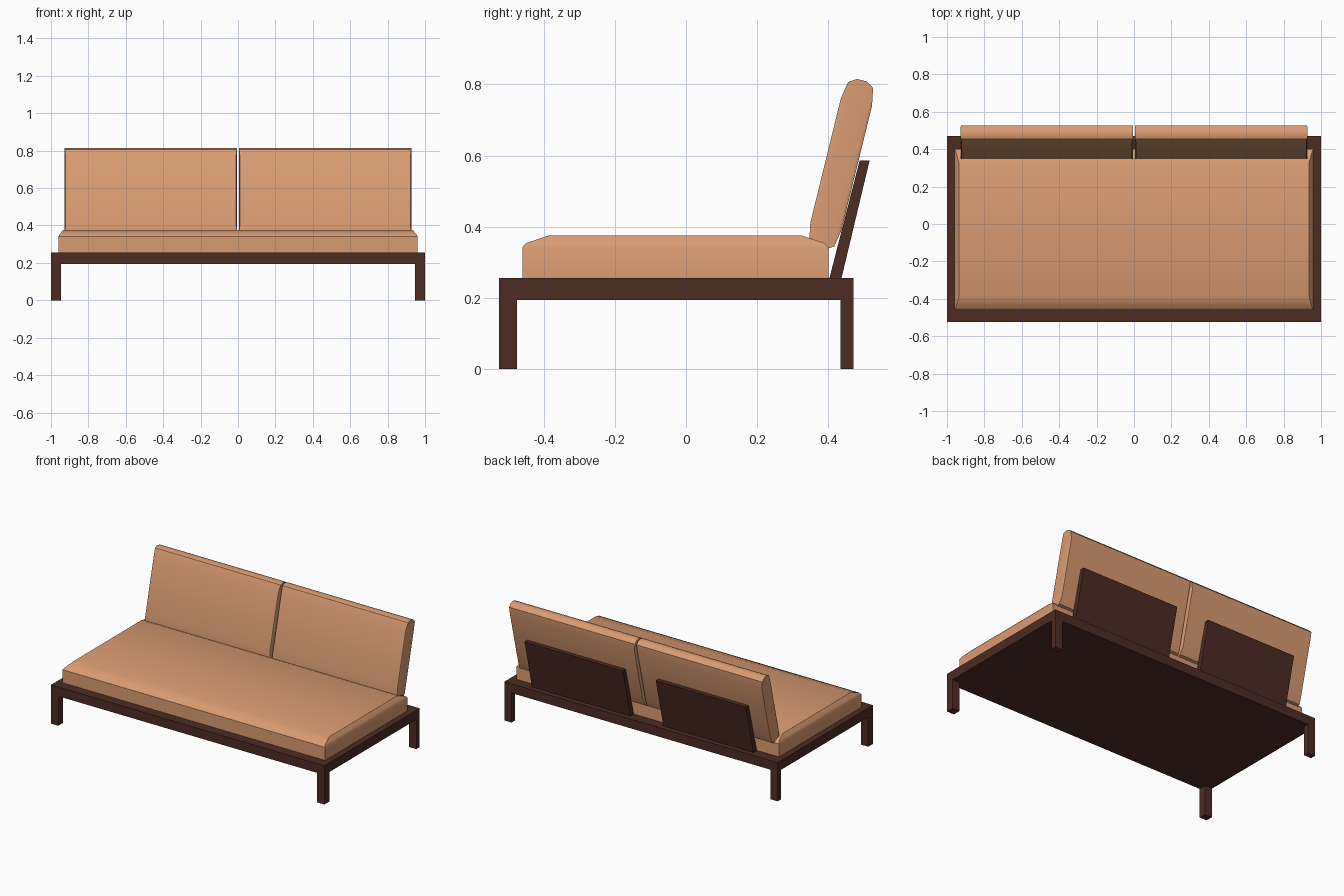
import bpy, bmesh, math
from mathutils import Matrix, Vector

if "Cube" in bpy.data.objects:
    bpy.data.objects.remove(bpy.data.objects["Cube"])


def material(name, rgb):
    m = bpy.data.materials.new(name)
    m.diffuse_color = (*rgb, 1)
    m.use_nodes = True
    m.node_tree.nodes["Principled BSDF"].inputs["Base Color"].default_value = m.diffuse_color
    return m


WOOD = material("dark_wood", (0.075, 0.025, 0.018))
FABRIC = material("tan_fabric", (0.70, 0.33, 0.17))


def finish(name, bm, mat, smooth=False):
    bmesh.ops.recalc_face_normals(bm, faces=bm.faces)
    mesh = bpy.data.meshes.new(name)
    bm.to_mesh(mesh)
    bm.free()
    mesh.materials.append(mat)
    ob = bpy.data.objects.new(name, mesh)
    bpy.context.collection.objects.link(ob)
    if smooth:
        bpy.ops.object.select_all(action='DESELECT')
        ob.select_set(True)
        bpy.context.view_layer.objects.active = ob
        bpy.ops.object.shade_smooth_by_angle(angle=math.radians(35))
    return ob


def box(name, lo, hi, mat):
    lo, hi = Vector(lo), Vector(hi)
    bm = bmesh.new()
    bmesh.ops.create_cube(bm, size=1, matrix=Matrix.Translation((lo + hi) / 2)
                          @ Matrix.Diagonal((*(hi - lo), 1)))
    return finish(name, bm, mat)


def cushion(name, rings, matrix):
    """Stack of rectangles (half x, half y, z), capped at both ends."""
    bm = bmesh.new()
    loops = [[bm.verts.new(matrix @ Vector((sx * hx, sy * hy, z)))
              for sx, sy in ((-1, -1), (1, -1), (1, 1), (-1, 1))]
             for hx, hy, z in rings]
    bm.faces.new(loops[0])
    bm.faces.new(loops[-1])
    for a, b in zip(loops, loops[1:]):
        for i in range(4):
            j = (i + 1) % 4
            bm.faces.new((a[i], a[j], b[j], b[i]))
    return finish(name, bm, FABRIC, smooth=True)


# platform and legs
box("platform", (-1, -0.525, 0.195), (1, 0.47, 0.256), WOOD)
for side, x0, x1 in (("left", -1, -0.947), ("right", 0.947, 1)):
    box(f"front_leg_{side}", (x0, -0.525, 0), (x1, -0.475, 0.195), WOOD)
    box(f"back_leg_{side}", (x0, 0.434, 0), (x1, 0.47, 0.195), WOOD)

# seat cushion with a softened top
cushion("seat_cushion",
        [(0.96, 0.43, 0.256), (0.96, 0.43, 0.342),
         (0.953, 0.42, 0.354), (0.935, 0.355, 0.376)],
        Matrix.Translation((0, -0.03, 0)))

# two leaning back cushions, stacked through their thickness
half = [(0.461, 0.243, 0.015), (0.460, 0.229, 0.036), (0.455, 0.18, 0.045)]
rings = [(x, y, -z) for x, y, z in reversed(half)] + half
lean = Matrix.Rotation(math.radians(90 - 13.8), 4, 'X')
for side, x in (("left", -0.466), ("right", 0.466)):
    cushion(f"back_cushion_{side}", rings,
            Matrix.Translation((x, 0.436, 0.576)) @ lean)

# slanted back support boards
profile = [(0.403, 0.256), (0.437, 0.256), (0.516, 0.587), (0.488, 0.587)]
for side, x0, x1 in (("left", -0.80, -0.14), ("right", 0.10, 0.82)):
    bm = bmesh.new()
    face = bm.faces.new([bm.verts.new((x0, y, z)) for y, z in profile])
    out = bmesh.ops.extrude_face_region(bm, geom=[face])
    bmesh.ops.translate(bm, vec=(x1 - x0, 0, 0),
                        verts=[v for v in out["geom"] if isinstance(v, bmesh.types.BMVert)])
    finish(f"back_board_{side}", bm, WOOD)
